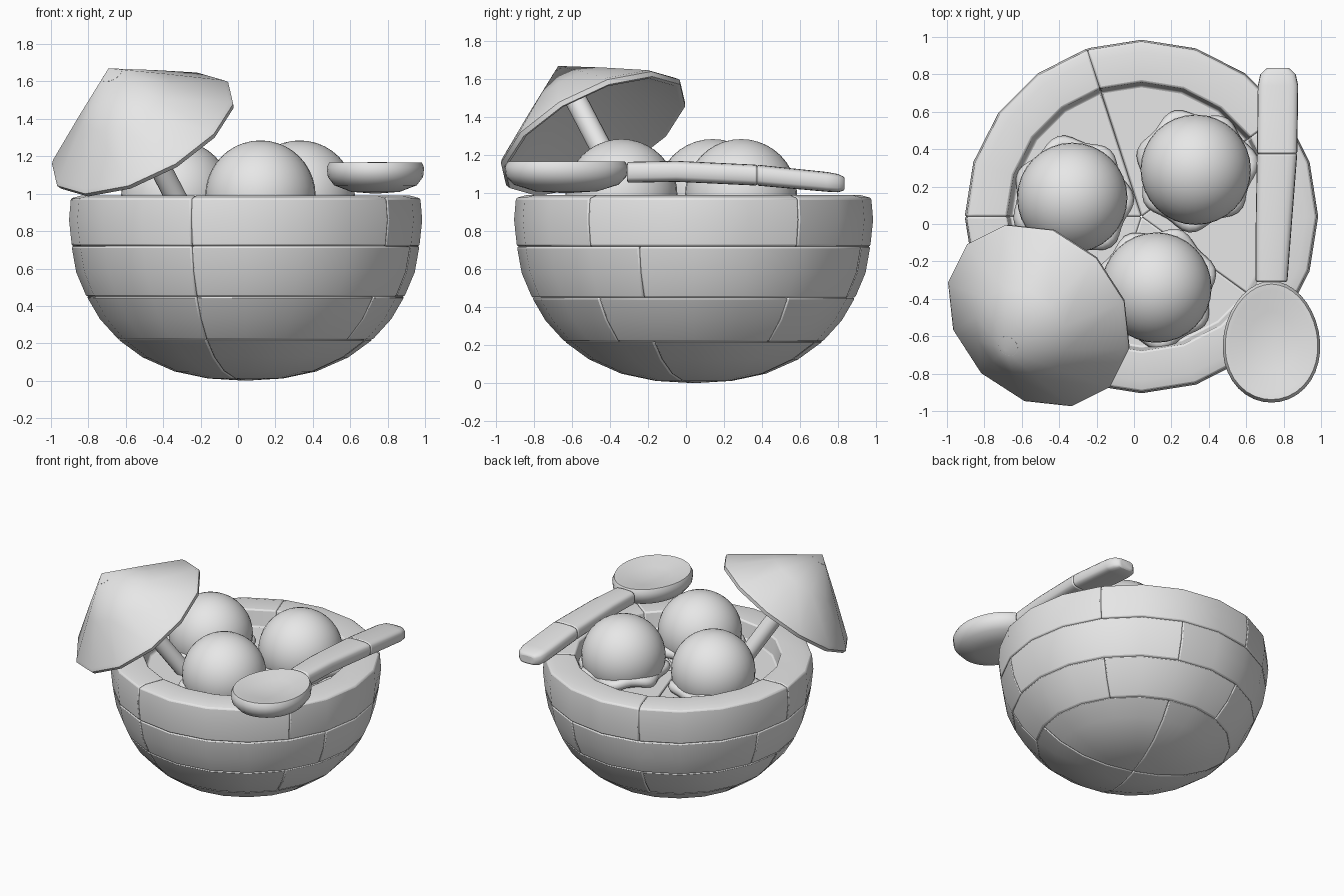
import bpy, bmesh
from math import sin, cos, pi, radians, copysign
from mathutils import Vector

cube = bpy.data.objects.get("Cube")
if cube:
    bpy.data.objects.remove(cube, do_unlink=True)

grey = bpy.data.materials.new("plain_grey")
grey.use_nodes = True
grey.diffuse_color = (0.8, 0.8, 0.8, 1)
grey.node_tree.nodes["Principled BSDF"].inputs["Base Color"].default_value = (0.8, 0.8, 0.8, 1)


def finish(name, bm, bevel=0, loc=(0, 0, 0), angle=40):
    """Turn a bmesh into a shaded object."""
    bmesh.ops.remove_doubles(bm, verts=bm.verts[:], dist=0.0005)
    bmesh.ops.recalc_face_normals(bm, faces=bm.faces[:])
    mesh = bpy.data.meshes.new(name)
    bm.to_mesh(mesh)
    bm.free()
    mesh.materials.append(grey)
    obj = bpy.data.objects.new(name, mesh)
    bpy.context.collection.objects.link(obj)
    obj.location = loc
    bpy.ops.object.select_all(action='DESELECT')
    obj.select_set(True)
    bpy.context.view_layer.objects.active = obj
    bpy.ops.object.shade_smooth_by_angle(angle=radians(angle))
    if bevel:
        mod = obj.modifiers.new("soft_edges", 'BEVEL')
        mod.width = bevel
        mod.segments = 2
        mod.limit_method = 'ANGLE'
        mod.angle_limit = radians(42)
        mod.use_clamp_overlap = False
    return obj


def skin(rings, caps):
    """Join matching closed loops of points with quads."""
    bm = bmesh.new()
    loops = [[bm.verts.new(p) for p in ring] for ring in rings]
    count = len(loops[0])
    for a, b in zip(loops, loops[1:]):
        for i in range(count):
            j = (i + 1) % count
            bm.faces.new((a[i], a[j], b[j], b[i]))
    if caps:
        bm.faces.new(loops[0])
        bm.faces.new(loops[-1])
    return bm


def sweep(profile, start=0, turn=2 * pi, steps=24):
    """Turn a closed (radius, height) profile about z, fully or as a wedge."""
    rings = []
    for k in range(steps + 1):
        a = start + turn * k / steps
        rings.append([(r * cos(a), r * sin(a), z) for r, z in profile])
    return skin(rings, turn < 6)


# Bowl: four courses of blocks, all with one seam in line
bowl_centre = (0.04, 0.04, 0)
courses = [
    (4, [(0, 0), (.2, .012), (.38, .05), (.55, .125), (.68, .22), (0, .22)]),
    (5, [(.68, .22), (.78, .33), (.85, .45), (.62, .45), (.45, .22)]),
    (4, [(.85, .45), (.905, .58), (.93, .72), (.7, .72), (.62, .45)]),
    (5, [(.93, .72), (.945, .86), (.935, .975), (.88, .99), (.72, .985),
         (.7, .86), (0, .86), (0, .72)]),
]
for row, (count, profile) in enumerate(courses, 1):
    for i in range(count):
        start = radians(252) + 2 * pi * i / count
        bm = sweep(profile, start, 2 * pi / count, 20 // count)
        finish(f"bowl_block_{row}_{i + 1}", bm, 0.01, bowl_centre)

# Scoops with a wavy skirt
ring = [(.27 + .04 * cos(pi * k / 4), .04 * sin(pi * k / 4)) for k in range(8)]
for i, (x, y) in enumerate([(-.33, .14), (.33, .29), (.12, -.34)]):
    bm = bmesh.new()
    bmesh.ops.create_uvsphere(bm, u_segments=32, v_segments=20, radius=.295)
    finish(f"scoop_{i + 1}", bm, 0, (x, y, .99))
    bm = sweep(ring, steps=56)
    for v in bm.verts:
        a = Vector((1, 0)).angle_signed(v.co.xy)
        grow = 1.01 + .06 * cos(7 * a + i) + .03 * sin(3 * a + 2 * i)
        v.co.x *= grow
        v.co.y *= grow
        v.co.z += .012 * sin(5 * a + i)
    finish(f"scoop_skirt_{i + 1}", bm, 0, (x, y, .895), 60)

# Tilted parasol: hollow cone and stick
axis = Vector((-.42, -.42, .805))
tilt = axis.to_track_quat('Z', 'Y')
canopy_profile = [(0, .435), (.27, .225), (.525, .02), (.54, 0), (.53, -.025), (.505, -.02), (0, .38)]
stick_profile = [(0, .39), (.058, .39), (.058, -.62), (0, -.62)]
for name, profile, steps in (("parasol_canopy", canopy_profile, 12),
                             ("parasol_stick", stick_profile, 16)):
    part = finish(name, sweep(profile, steps=steps), 0, (-.51, -.49, 1.32))
    part.rotation_mode = 'QUATERNION'
    part.rotation_quaternion = tilt

# Spoon head: shallow dish narrowed towards the handle
dish = [(0, 1.13), (.5, 1.14), (.85, 1.165), (.95, 1.168), (1, 1.14), (.98, 1.09),
        (.85, 1.045), (.5, 1.01), (0, 1.0)]
bm = sweep(dish, steps=36)
for v in bm.verts:
    v.co.x *= .26 * (1 - .08 * v.co.y)
    v.co.y *= .325
finish("spoon_head", bm, 0, (.735, -.63, 0), 60)


def handle(name, stations):
    """Loft rounded sections: (y, centre x, half width, centre z, half height)."""
    rings = []
    for y, cx, w, cz, h in stations:
        loop = []
        for k in range(20):
            c, s = cos(pi * k / 10), sin(pi * k / 10)
            loop.append((cx + w * copysign(abs(c) ** .55, c), y,
                         cz + h * copysign(abs(s) ** .55, s)))
        rings.append(loop)
    finish(name, skin(rings, True), .01, angle=50)


# Spoon handle in two lengths
handle("spoon_handle", [(-.31, .735, .085, 1.11, .055), (-.05, .745, .095, 1.115, .055),
                        (.375, .765, .108, 1.095, .055)])
handle("spoon_handle_end", [(.375, .765, .108, 1.095, .055), (.74, .77, .108, 1.06, .052),
                            (.8, .77, .095, 1.053, .048), (.835, .77, .06, 1.05, .035)])
